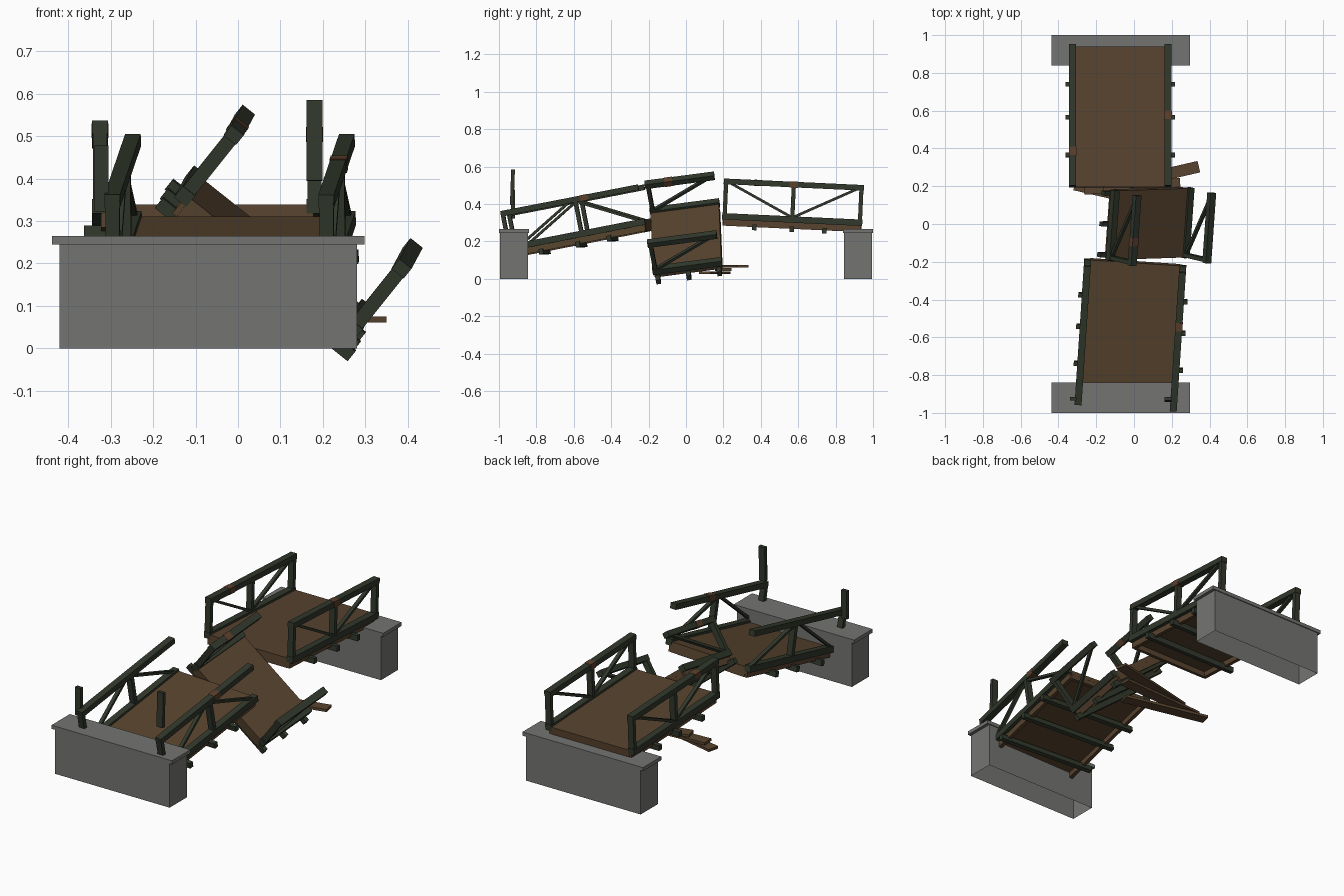
import bpy, bmesh, math
from mathutils import Matrix, Vector

if "Cube" in bpy.data.objects:
    bpy.data.objects.remove(bpy.data.objects["Cube"])


def material(name, rgb):
    m = bpy.data.materials.new(name)
    m.diffuse_color = (*rgb, 1)
    m.use_nodes = True
    m.node_tree.nodes["Principled BSDF"].inputs["Base Color"].default_value = m.diffuse_color
    return m


GREEN = material("dark green paint", (0.031, 0.040, 0.025))
BROWN = material("brown planking", (0.098, 0.057, 0.028))
RUST = material("rust brown", (0.105, 0.050, 0.025))
GREY = material("grey concrete", (0.175, 0.175, 0.170))


def make(name, boxes, mat, frame=Matrix(), open_bottom=False):
    """One object from boxes given as (centre, size, optional rotation about x)."""
    bm = bmesh.new()
    for c, s, *rot in boxes:
        r = Matrix.Rotation(rot[0], 4, 'X') if rot else Matrix()
        bmesh.ops.create_cube(bm, size=1, matrix=Matrix.Translation(c) @ r @ Matrix.Diagonal((*s, 1)))
    if open_bottom:
        low = min(v.co.z for v in bm.verts)
        bmesh.ops.delete(bm, geom=[f for f in bm.faces if f.calc_center_median().z < low + 1e-4],
                         context='FACES_ONLY')
    bm.transform(frame)
    me = bpy.data.meshes.new(name)
    bm.to_mesh(me)
    bm.free()
    me.materials.append(mat)
    ob = bpy.data.objects.new(name, me)
    bpy.context.collection.objects.link(ob)
    return ob


def frame_from(centre, forward, right):
    """Tilted frame whose y axis follows the span and x axis crosses it."""
    f = Vector(forward).normalized()
    r = Vector(right)
    r = (r - f * r.dot(f)).normalized()
    u = r.cross(f)
    m = Matrix((r, f, u)).transposed().to_4x4()
    m.translation = centre
    return m


def strut(x, a, b, w, t):
    """Beam in a side panel from a to b, each (y, z)."""
    dy, dz = b[0] - a[0], b[1] - a[1]
    return ((x, (a[0] + b[0]) / 2, (a[1] + b[1]) / 2), (w, math.hypot(dy, dz), t), math.atan2(dz, dy))


HALF = 0.2525   # centre line to truss
TOP = 0.187     # height of the top chord centre
W = 0.037       # member width


def span(name, frame, length, posts, diagonals, joists, rust):
    h = length / 2
    # deck with side and end skirts
    deck = [((0, 0, -0.008), (2 * HALF - 0.01, length - 0.005, 0.026))]
    deck += [((s * (HALF - 0.012), 0, -0.033), (0.02, length - 0.01, 0.034)) for s in (-1, 1)]
    deck += [((0, s * (h - 0.012), -0.033), (2 * HALF - 0.03, 0.018, 0.034)) for s in (-1, 1)]
    make(name + "_deck", deck, BROWN, frame)
    # joists sticking out on both sides
    make(name + "_joists", [((0, y, -0.052), (0.58, 0.024, 0.03)) for y in joists], GREEN, frame)
    # side trusses
    for side, s in (("left", -1), ("right", 1)):
        x = s * HALF
        parts = [((x, 0, 0), (W, length, 0.034)), ((x, 0, TOP), (W, length, 0.03))]
        parts += [((x, y, TOP / 2), (W * 0.9, 0.022, TOP)) for y in posts]
        parts += [strut(x, a, b, 0.02, 0.014) for a, b in diagonals]
        make(f"{name}_{side}_truss", parts, GREEN, frame)
    # rust patches wrapped round the top chords
    make(name + "_rust", [((s * HALF, y, TOP), (W + 0.003, 0.045, 0.033)) for s, y in rust], RUST, frame)


# concrete abutments with overhanging cap
for name, s in (("front", -1), ("back", 1)):
    make(name + "_abutment", [((-0.07, s * 0.92, 0.1225), (0.70, 0.15, 0.245))], GREY, open_bottom=True)
    make(name + "_abutment_cap", [((-0.07, s * 0.92, 0.255), (0.735, 0.16, 0.02))], GREY)

# back span: nearly level
L = 0.75
span("back_span", frame_from((-0.0725, 0.568, 0.317), (0, 1, -0.047), (1, 0, 0)), L,
     (-0.362, 0.0, 0.362),
     (((-0.355, TOP), (0, 0.01)), ((0, 0.01), (0.355, TOP))),
     (-0.2, 0.0, 0.175), ((1, 0.0), (-1, -0.19)))

# front span: sloping down to the front abutment
span("front_span", frame_from((-0.0175, -0.57, 0.235), (0.065, 0.977, 0.19), (1, -0.066, 0)), L,
     (-0.365, 0.03),
     (((-0.3, 0.005), (0.01, TOP)), ((0.01, TOP), (0.36, 0.005))),
     (-0.2, 0.0, 0.17), ((1, 0.08),))

# middle span: short, rolled over to the right
span("middle_span", frame_from((0.085, 0, 0.225), (0.07, 0.985, 0.13), (0.78, 0.026, -0.62)), 0.375,
     (-0.172,),
     (((-0.165, 0.01), (0.17, TOP)),),
     (-0.165, 0.0, 0.165), ((-1, -0.06),))

# broken end posts by the front abutment
make("broken_post_left", [((-0.322, -0.925, 0.40), (0.035, 0.02, 0.155))], GREEN)
make("broken_post_right", [((0.18, -0.928, 0.49), (0.037, 0.02, 0.19), math.radians(-2))], GREEN)

# fallen planks under the gap
for i, (x, y, z, length, deg) in enumerate(((0.09, 0.245, 0.068, 0.52, 13),
                                            (-0.01, 0.2, 0.05, 0.51, 3),
                                            (-0.08, 0.155, 0.032, 0.48, -13))):
    fr = Matrix.Translation((x, y, z)) @ Matrix.Rotation(math.radians(deg), 4, 'Z')
    make(f"fallen_plank_{i + 1}", [((0, 0, 0), (length, 0.062, 0.014))], BROWN, fr)
